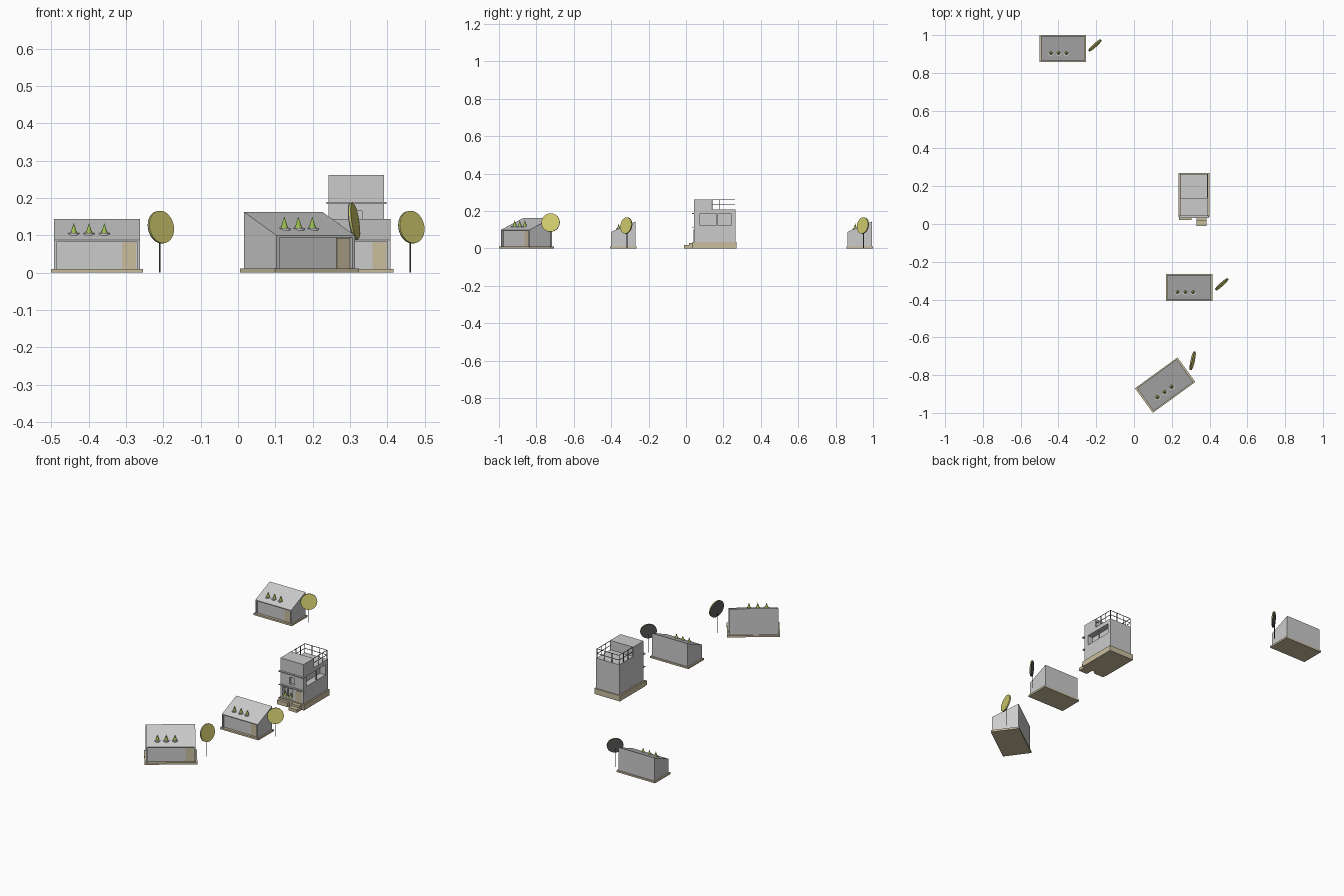
import bpy, bmesh, math
from mathutils import Matrix, Vector

if "Cube" in bpy.data.objects:
    bpy.data.objects.remove(bpy.data.objects["Cube"])


def material(name, rgb):
    m = bpy.data.materials.new(name)
    m.diffuse_color = (*rgb, 1)
    m.use_nodes = True
    m.node_tree.nodes["Principled BSDF"].inputs["Base Color"].default_value = m.diffuse_color
    return m


TAN = material("tan", (0.58, 0.51, 0.34))
YELLOW = material("yellow_leaf", (0.66, 0.62, 0.16))
GREEN = material("green_leaf", (0.33, 0.52, 0.08))
DARK = material("dark", (0.12, 0.12, 0.12))


def finish(name, bm, mat=None, mw=Matrix()):
    bmesh.ops.recalc_face_normals(bm, faces=bm.faces)
    me = bpy.data.meshes.new(name)
    bm.to_mesh(me)
    bm.free()
    ob = bpy.data.objects.new(name, me)
    bpy.context.collection.objects.link(ob)
    ob.matrix_world = mw
    if mat:
        me.materials.append(mat)
    return ob


def add_box(bm, x0, x1, y0, y1, z0, z1):
    m = Matrix.Translation(((x0 + x1) / 2, (y0 + y1) / 2, (z0 + z1) / 2))
    bmesh.ops.create_cube(bm, size=1, matrix=m @ Matrix.Diagonal((x1 - x0, y1 - y0, z1 - z0, 1)))


def boxes(name, items, mat=None, mw=Matrix()):
    bm = bmesh.new()
    for it in items:
        add_box(bm, *it)
    return finish(name, bm, mat, mw)


def prism_x(name, profile, x0, x1, mat=None, mw=Matrix()):
    bm = bmesh.new()
    f = bm.faces.new([bm.verts.new((x0, y, z)) for y, z in profile])
    g = bmesh.ops.extrude_face_region(bm, geom=[f])
    vs = [v for v in g["geom"] if isinstance(v, bmesh.types.BMVert)]
    bmesh.ops.translate(bm, verts=vs, vec=(x1 - x0, 0, 0))
    return finish(name, bm, mat, mw)


def cone(name, r1, r2, depth, centre, mat, mw, seg=16, axis=(0, 0, 1)):
    bm = bmesh.new()
    rot = Vector((0, 0, 1)).rotation_difference(Vector(axis)).to_matrix().to_4x4()
    bmesh.ops.create_cone(bm, cap_ends=True, segments=seg, radius1=r1, radius2=r2,
                          depth=depth, matrix=Matrix.Translation(centre) @ rot)
    return finish(name, bm, mat, mw)


def small_house(x, y, angle=0, scale=1):
    mw = (Matrix.Translation((x, y, 0)) @ Matrix.Rotation(math.radians(angle), 4, 'Z')
          @ Matrix.Scale(scale, 4))
    boxes("house_plinth", [(-.123, .123, -.071, .071, 0, .01)], TAN, mw)
    # lean-to body, front wall set back under the eave
    prism_x("house_body", [(-.056, .01), (.066, .01), (.066, .144), (-.066, .088),
                           (-.066, .083), (-.056, .083)], -.115, .115, None, mw)
    boxes("house_side_fins", [(s * .111 - .004, s * .111 + .004, -.066, -.055, .01, .084)
                              for s in (-1, 1)], None, mw)
    boxes("house_door", [(.067, .105, -.059, -.055, .01, .082)], TAN, mw)
    # roof plants in shallow dishes
    for px in (-.062, -.021, .02):
        cone("roof_dish", .015, .015, .008, (px, -.024, .102), None, mw)
        cone("roof_plant", .011, 0, .034, (px, -.024, .116), GREEN, mw, 12)
    # disc tree beside the house
    n = Vector((.66, -.735, .15)).normalized()
    c = Vector((.171, .017, .122))
    cone("tree_trunk", .002, .002, .1, (c.x - .003, c.y + .003, .05), DARK, mw, 8)
    cone("tree_crown", .044, .044, .004, c + n * .002, YELLOW, mw, 32, n)
    cone("tree_crown_back", .044, .044, .003, c - n * .0015, DARK, mw, 32, n)


small_house(-.378, .929)
small_house(.293, -.336)
small_house(.165, -.853, 36, 1.13)

# tall house: stepped body with cut openings
X0, X1, Y0, Y1 = .243, .391, .042, .265
body = prism_x("tower_body", [(Y0, .033), (Y1, .033), (Y1, .208), (.137, .208),
                              (.137, .262), (Y0, .262)], X0, X1)
cutter = boxes("tower_cutter", [
    (X1 - .035, X1 + .02, .072, .243, .125, .184),
    (.302, .332, Y0 - .02, Y0 + .015, .125, .165),
    (.255, .322, Y0 - .02, Y0 + .025, .04, .098)])
cutter.hide_render = True
cutter.hide_viewport = True
mod = body.modifiers.new("openings", 'BOOLEAN')
mod.object = cutter
mod.solver = 'EXACT'

boxes("tower_plinth", [(.235, .399, .036, .271, 0, .033)], TAN)
boxes("tower_steps", [(.33, .385, -.01, .015, 0, .018), (.33, .385, .015, .04, 0, .03),
                      (.238, .305, .02, .04, 0, .024)], TAN)
boxes("tower_door", [(.342, .38, .039, .045, .033, .1)], TAN)
boxes("tower_ledges", [(.237, .398, .031, .046, .184, .189), (.24, .396, .031, .046, .108, .112)])
boxes("side_window_mullion", [(X1 - .008, X1 - .002, .162, .168, .125, .184)])
boxes("porch_posts", [(.286, .291, .043, .048, .04, .098)])
boxes("porch_planter", [(.258, .318, .044, .056, .04, .05)], TAN)
for px in (.27, .305):
    cone("porch_plant", .008, 0, .03, (px, .05, .063), GREEN, Matrix(), 10)

# terrace railing on three sides
T = .0012
rails = []
for x in (X0 + .003, X1 - .003):
    for py in (.14, .181, .222, Y1 - .003):
        rails.append((x - T, x + T, py - T, py + T, .207, .262))
    for z in (.234, .261):
        rails.append((x - T, x + T, .137, Y1 - .002, z - T, z + T))
yb = Y1 - .003
for px in (.292, .342):
    rails.append((px - T, px + T, yb - T, yb + T, .207, .262))
for z in (.234, .261):
    rails.append((X0 + .003, X1 - .003, yb - T, yb + T, z - T, z + T))
boxes("terrace_railing", rails, DARK)
